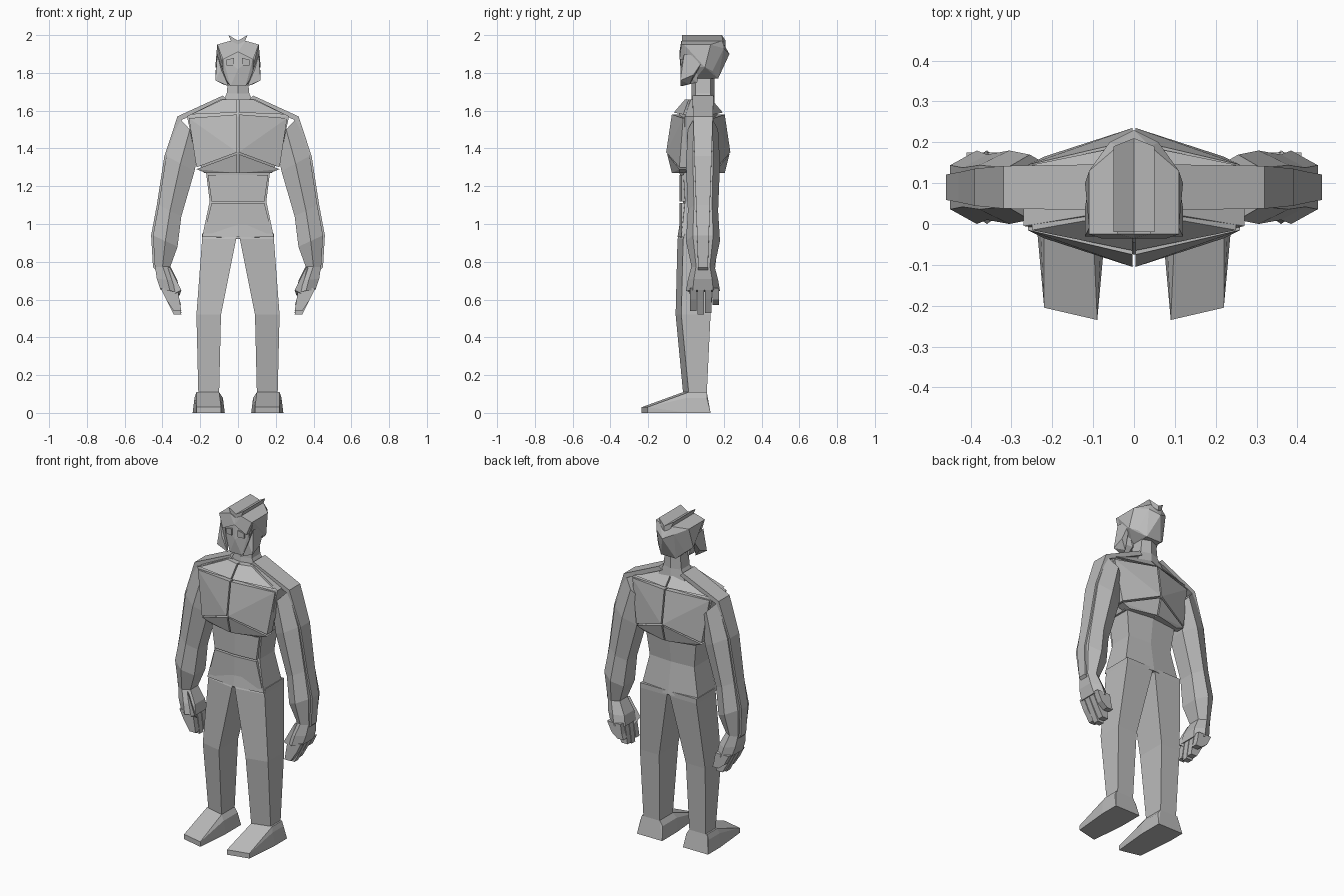
import bpy
import bmesh
from math import radians

MIDDLE = .065  # depth of the body's centre plane

default = bpy.data.objects.get("Cube")
if default:
    bpy.data.objects.remove(default, do_unlink=True)

colour = (.5, .5, .5, 1)
grey = bpy.data.materials.new("plain_grey")
grey.use_nodes = True
grey.diffuse_color = colour
grey.node_tree.nodes["Principled BSDF"].inputs["Base Color"].default_value = colour


def finish(name, bm, mirrored):
    """Turn a bmesh into a flat shaded object, optionally mirrored across x."""
    bmesh.ops.recalc_face_normals(bm, faces=bm.faces)
    mesh = bpy.data.meshes.new(name)
    bm.to_mesh(mesh)
    bm.free()
    mesh.materials.append(grey)
    obj = bpy.data.objects.new(name, mesh)
    bpy.context.collection.objects.link(obj)
    if mirrored:
        mirror = obj.modifiers.new("mirror", "MIRROR")
        mirror.use_mirror_merge = False


def loft(name, rings, mirrored=True):
    """Skin a closed body through rings with equal point counts."""
    bm = bmesh.new()
    loops = [[bm.verts.new(point) for point in ring] for ring in rings]
    for lower, upper in zip(loops, loops[1:]):
        for i in range(len(lower)):
            bm.faces.new((lower[i - 1], lower[i], upper[i], upper[i - 1]))
    bm.faces.new(loops[0])
    bm.faces.new(loops[-1])
    finish(name, bm, mirrored)


def hull(name, points, mirrored=True):
    """Faceted convex block; an unmirrored block spans both sides of the centre."""
    bm = bmesh.new()
    for x, y, z in points:
        bm.verts.new((x, y, z))
        if not mirrored and x:
            bm.verts.new((-x, y, z))
    result = bmesh.ops.convex_hull(bm, input=bm.verts)
    spare = {item for item in result["geom_interior"] + result["geom_unused"]
             if isinstance(item, bmesh.types.BMVert)}
    bmesh.ops.delete(bm, geom=list(spare), context="VERTS")
    bmesh.ops.dissolve_limit(bm, angle_limit=radians(4), verts=bm.verts, edges=bm.edges)
    finish(name, bm, mirrored)


def panel(name, outline, thickness=.05, facing=-1):
    """Armour panel from (x, distance off the centre plane, z) corners."""
    hull(name, [(x, MIDDLE + facing * (distance - inset), z)
                for x, distance, z in outline for inset in (0, thickness)])


def body_ring(z, width, depth, side=.07, middle=MIDDLE):
    """Six sided section with a ridge at the centre of the front and back."""
    return [(0, middle - depth, z), (width, middle - side, z), (width, middle + side, z),
            (0, middle + depth, z), (-width, middle + side, z), (-width, middle - side, z)]


def limb_ring(inner, outer, z, rise, half):
    """Six sided arm section whose outer edge is raised."""
    centre, flat = .09, half * .6
    middle = (inner + outer) / 2
    return [(inner, centre - flat, z), (middle, centre - half, z + rise / 2),
            (outer, centre - flat, z + rise), (outer, centre + flat, z + rise),
            (middle, centre + half, z + rise / 2), (inner, centre + flat, z)]


def slab(inner, outer, front, back, z, slant=.015):
    """Four sided section whose front is angled inward."""
    return [(inner, front - slant, z), (outer, front + slant, z),
            (outer, back, z), (inner, back, z)]


# Torso core behind the panels
loft("chest_core", [
    body_ring(1.27, .18, .11),
    body_ring(1.38, .23, .14),
    body_ring(1.57, .27, .11),
    body_ring(1.66, .09, .05, .04),
], False)
loft("abdomen", [
    body_ring(.93, .19, .11, .09),
    body_ring(1.12, .15, .08),
    body_ring(1.28, .17, .1, .08),
], False)

# Chest panels, repeated on the back, with narrow seams between them
seam = .004
for side, facing in (("front", -1), ("back", 1)):
    panel(side + "_chest_panel", [
        (seam, .14, 1.58), (.26, .08, 1.56), (.22, .1, 1.3), (seam, .17, 1.38)], facing=facing)
    panel(side + "_rib_panel", [
        (seam, .165, 1.37), (.22, .1, 1.29), (.17, .1, 1.27), (seam, .14, 1.27)], facing=facing)
    panel(side + "_collar_panel", [
        (seam, .13, 1.59), (.25, .08, 1.58), (.08, .05, 1.66), (seam, .07, 1.66)], facing=facing)

# Abdominal panels
for name, top, bottom, top_width, bottom_width in (
        ("upper_abdomen_panel", 1.26, 1.12, .16, .14),
        ("lower_abdomen_panel", 1.11, .95, .14, .18),
        ("groin_panel", .94, .92, .18, .05)):
    panel(name, [(0, .1, top), (top_width, .09, top),
                 (bottom_width, .09, bottom), (0, .1, bottom)])

# Arms with a raised band over the shoulder and down the outside
loft("arm", [
    limb_ring(.2, .31, 1.44, .12, .08),
    limb_ring(.23, .38, 1.28, .08, .09),
    limb_ring(.3, .42, 1.04, .06, .08),
    limb_ring(.32, .45, .88, .06, .09),
    limb_ring(.36, .44, .77, 0, .06),
])
band_path = [(.08, 1.68), (.32, 1.57), (.39, 1.36), (.43, 1.1), (.46, .94), (.45, .77)]
band = []
for x, z in band_path:
    front, back = .09 - z / 30, .09 + z / 30
    band.append([(x, front, z), (x, back, z),
                 (x - .02, back, z - .02), (x - .02, front, z - .02)])
loft("arm_band", band)

# Hands
loft("palm", [
    limb_ring(.36, .44, .78, 0, .06),
    limb_ring(.32, .43, .7, .01, .08),
    limb_ring(.31, .41, .64, .01, .09),
])
for number, tip in enumerate((.54, .52, .53, .57)):
    front = .02 + number * .04
    back = front + .035
    loft(f"finger_{number + 1}", [
        slab(.32, .41, front, back, .66, 0),
        slab(.31, .38, front, back, .6, 0),
        slab(.3, .34, front, back, tip, 0),
    ])
hull("thumb", [(.36, .03, .77), (.38, .05, .77), (.3, .01, .65),
               (.34, .02, .63), (.31, .05, .62), (.35, .07, .7)])

# Legs and feet
loft("leg", [
    slab(0, .19, -.02, .17, .95),
    slab(.01, .19, -.03, .17, .92),
    slab(.09, .22, -.04, .13, .52),
    slab(.1, .21, 0, .11, .1),
])
hull("foot", slab(.1, .22, 0, .11, .11) + slab(.08, .23, -.01, .11, .08)
     + slab(.07, .24, 0, .13, 0) + slab(.09, .22, -.22, -.2, 0)
     + slab(.09, .22, -.22, -.2, .03))

# Neck
loft("neck", [
    body_ring(1.63, .09, .06, .05, .09),
    body_ring(1.69, .06, .06, .04, .09),
    body_ring(1.79, .05, .06, .04, .09),
], False)

# Head
hull("hair", [
    (.11, -.01, 1.95), (.04, -.01, 1.97), (.08, 0, 1.84), (.11, .13, 1.95),
    (.12, .1, 1.83), (.09, .14, 1.81), (.05, .17, 1.77), (0, .23, 1.9),
    (.06, .2, 1.93), (.04, .19, 1.97), (.05, .05, 1.77),
], False)
hull("face", [
    (.08, -.01, 1.88), (0, -.02, 1.91), (.08, 0, 1.79), (.04, -.02, 1.73),
    (.06, .06, 1.75), (0, -.03, 1.82), (.09, .06, 1.85),
], False)
panel("brow", [(0, .1, 1.91), (.08, .1, 1.87), (.11, .09, 1.95),
               (.04, .09, 1.97), (0, .09, 1.95)], .03)
panel("eye", [(.02, .097, 1.84), (.06, .092, 1.84),
              (.06, .092, 1.87), (.02, .097, 1.88)], .009)
hull("cheek_guard", [
    (.05, -.03, 1.73), (.12, -.03, 1.76), (.09, -.03, 1.82), (.11, -.01, 1.9),
    (.12, .04, 1.79), (.11, .1, 1.88), (.08, .02, 1.74),
])

# Swept crest with a valley along the centre
crest_section = [(0, 1.97), (.05, 2), (.03, 1.95), (0, 1.94)]
loft("crest", [[(x, y - sweep * x, z) for x, z in crest_section]
               for y, sweep in ((-.02, 0), (.21, .4))])
